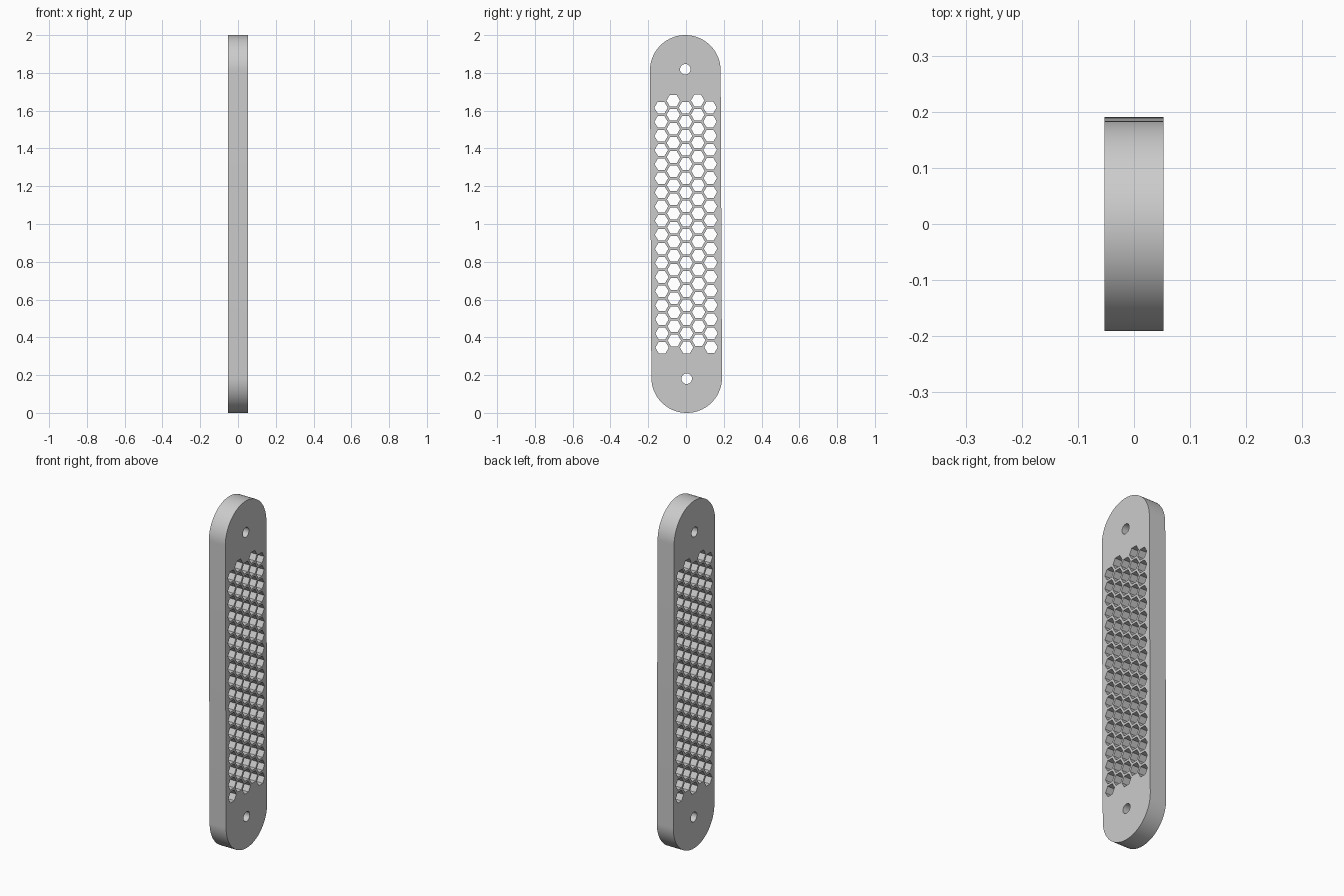
import bpy
import bmesh
from math import cos, sin, pi, radians
from mathutils import Matrix

cube = bpy.data.objects.get("Cube")
if cube:
    bpy.data.objects.remove(cube, do_unlink=True)

THICK = 0.105        # plate depth along x
RADIUS = 0.187       # rounded end radius
HALF = 1 - RADIUS    # end centre distance from the middle
PITCH = 0.0747       # honeycomb spacing
HEX_R = 0.0355
ROWS = 18

grey = bpy.data.materials.new("light_grey")
grey.use_nodes = True
colour = (0.6, 0.6, 0.6, 1)
grey.diffuse_color = colour
grey.node_tree.nodes["Principled BSDF"].inputs["Base Color"].default_value = colour


def prism(bm, outline, depth):
    """Extrude a closed (y, z) outline along x, centred on x = 0."""
    base = bm.faces.new([bm.verts.new((-depth / 2, y, z)) for y, z in outline])
    top = bmesh.ops.extrude_face_region(bm, geom=[base])["geom"]
    verts = [v for v in top if isinstance(v, bmesh.types.BMVert)]
    bmesh.ops.translate(bm, verts=verts, vec=(depth, 0, 0))


def ring(y, z, r, sides):
    return [(y + r * cos(2 * pi * i / sides), z + r * sin(2 * pi * i / sides))
            for i in range(sides)]


def make_object(name, bm):
    bmesh.ops.recalc_face_normals(bm, faces=bm.faces)
    mesh = bpy.data.meshes.new(name)
    bm.to_mesh(mesh)
    bm.free()
    mesh.materials.append(grey)
    obj = bpy.data.objects.new(name, mesh)
    bpy.context.collection.objects.link(obj)
    return obj


# Slotted plate with rounded ends
bm = bmesh.new()
steps = 48
arc = [(RADIUS * cos(pi * i / steps), HALF + RADIUS * sin(pi * i / steps))
       for i in range(steps + 1)]
prism(bm, arc + [(-y, -z) for y, z in arc], THICK)
plate = make_object("vent_plate", bm)

# Cutter: honeycomb columns and two screw holes
bm = bmesh.new()
for col in range(-2, 3):
    shift = PITCH / 4 * (1 if col % 2 else -1)
    for row in range(ROWS):
        z = (row - (ROWS - 1) / 2) * PITCH + shift
        prism(bm, ring(col * PITCH * cos(pi / 6), z, HEX_R, 6), THICK * 2)
for end in (-1, 1):
    prism(bm, ring(0, end * 0.819, 0.028, 32), THICK * 2)
cutter = make_object("hole_cutter", bm)
cutter.hide_render = True

# Punch the holes and keep the result as the plate's mesh
punch = plate.modifiers.new("holes", "BOOLEAN")
punch.operation = "DIFFERENCE"
punch.solver = "EXACT"
punch.object = cutter
bpy.context.view_layer.update()
evaluated = plate.evaluated_get(bpy.context.evaluated_depsgraph_get())
plate.data = bpy.data.meshes.new_from_object(evaluated)
plate.modifiers.clear()
bpy.data.objects.remove(cutter, do_unlink=True)

# Slight lean, then stand on the floor
plate.data.transform(Matrix.Translation((0, 0, 1)) @ Matrix.Rotation(0.0045, 4, "X"))

bpy.ops.object.select_all(action="DESELECT")
plate.select_set(True)
bpy.context.view_layer.objects.active = plate
bpy.ops.object.shade_smooth_by_angle(angle=radians(30))
